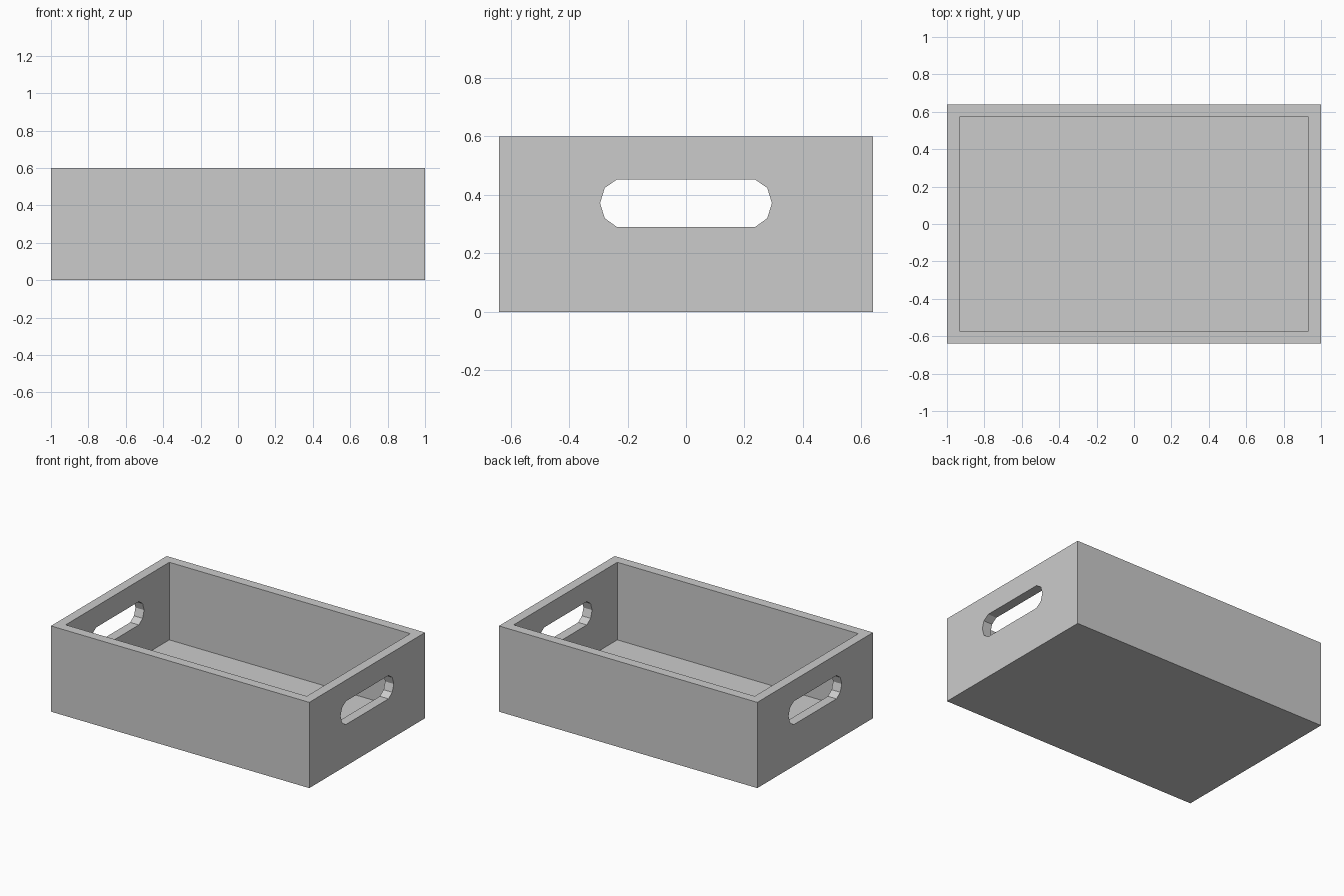
import bpy, bmesh

if "Cube" in bpy.data.objects:
    bpy.data.objects.remove(bpy.data.objects["Cube"])

L, W, H = 1.0, 0.64, 0.60      # half length, half width, height
T, FLOOR = 0.067, 0.057        # wall and floor thickness


def prism(name, profile, x0, x1):
    """Extrude a (y, z) outline along x."""
    bm = bmesh.new()
    face = bm.faces.new([bm.verts.new((x0, y, z)) for y, z in profile])
    ext = bmesh.ops.extrude_face_region(bm, geom=[face])
    verts = [v for v in ext["geom"] if isinstance(v, bmesh.types.BMVert)]
    bmesh.ops.translate(bm, verts=verts, vec=(x1 - x0, 0, 0))
    bmesh.ops.recalc_face_normals(bm, faces=bm.faces)
    mesh = bpy.data.meshes.new(name)
    bm.to_mesh(mesh)
    bm.free()
    obj = bpy.data.objects.new(name, mesh)
    bpy.context.collection.objects.link(obj)
    return obj


def rect(y, z0, z1):
    return [(-y, z0), (y, z0), (y, z1), (-y, z1)]


# Solid crate body
crate = prism("crate", rect(W, 0, H), -L, L)

# Cavity cutter
cavity = prism("cavity_cutter", rect(W - T, FLOOR, H + 0.2), -L + T, L - T)

# Handle slot cutter, faceted ends, passing through both end walls
right = [(0.236, 0.290), (0.278, 0.320), (0.294, 0.372), (0.278, 0.424), (0.236, 0.453)]
slot = right + [(-y, z) for y, z in reversed(right)]
handles = prism("handle_cutter", slot, -L - 0.2, L + 0.2)

# Hollow the crate and cut the handles
for cutter in (cavity, handles):
    mod = crate.modifiers.new(cutter.name, 'BOOLEAN')
    mod.operation = 'DIFFERENCE'
    mod.solver = 'EXACT'
    mod.object = cutter
    cutter.hide_render = True
    cutter.hide_viewport = True
